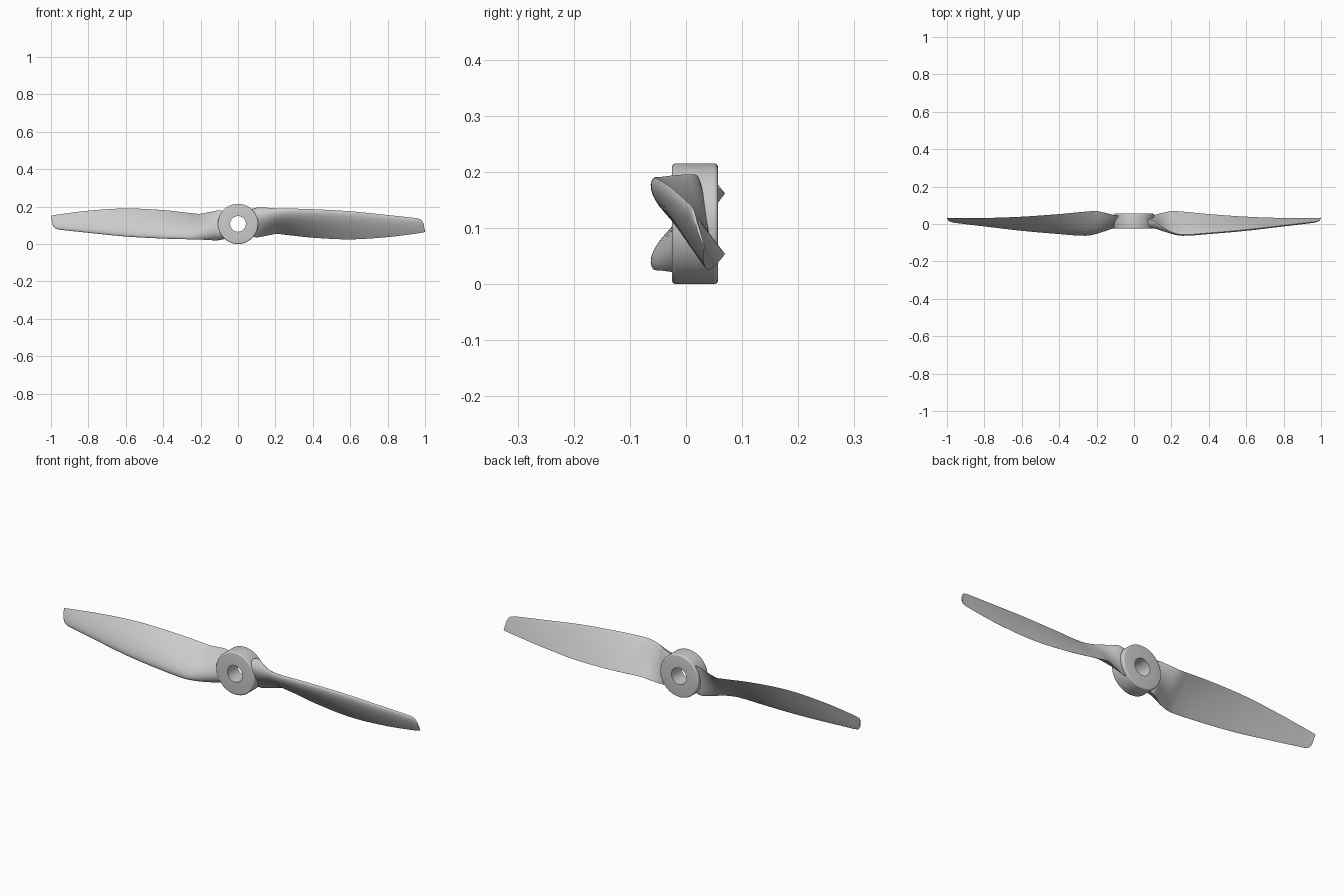
import bpy, bmesh
from math import sin, cos, pi, sqrt
from mathutils import Vector

if "Cube" in bpy.data.objects:
    bpy.data.objects.remove(bpy.data.objects["Cube"])

ZC = 0.1075  # shaft height


def make_object(name, rings, close_rows, angle=0.6):
    """Skin a list of closed point rings; close_rows joins last ring to first."""
    bm = bmesh.new()
    rows = [[bm.verts.new(p) for p in r] for r in rings]
    n = len(rows[0])
    pairs = list(zip(rows, rows[1:]))
    if close_rows:
        pairs.append((rows[-1], rows[0]))
    for a, b in pairs:
        for i in range(n):
            j = (i + 1) % n
            bm.faces.new((a[i], a[j], b[j], b[i]))
    if not close_rows:
        bm.faces.new(rows[0])
        bm.faces.new(rows[-1])
    bmesh.ops.recalc_face_normals(bm, faces=bm.faces)
    me = bpy.data.meshes.new(name)
    bm.to_mesh(me)
    bm.free()
    ob = bpy.data.objects.new(name, me)
    bpy.context.collection.objects.link(ob)
    bpy.ops.object.select_all(action='DESELECT')
    ob.select_set(True)
    bpy.context.view_layer.objects.active = ob
    bpy.ops.object.shade_smooth_by_angle(angle=angle)
    return ob


# Hub: lathed (radius, y) profile with rounded outer rims and a shaft bore
y0, y1, R, b = -0.025, 0.057, 0.1075, 0.007
profile = [(0.042, y0)]
profile += [(R - b + b * sin(a), y0 + b - b * cos(a)) for a in (0, pi/8, pi/4, 3*pi/8, pi/2)]
profile += [(R - b + b * cos(a), y1 - b + b * sin(a)) for a in (0, pi/8, pi/4, 3*pi/8, pi/2)]
profile += [(0.042, y1)]
N = 96
hub_rings = [[(r * cos(2*pi*i/N), y, ZC + r * sin(2*pi*i/N)) for r, y in profile]
             for i in range(N)]
make_object("hub", hub_rings, True)

# Blade stations: leading edge xyz, trailing edge xyz, thickness
stations = [
    (0.065, 0.022, 0.186, 0.065, 0.042, 0.040, 0.058),
    (0.105, 0.016, 0.195, 0.105, 0.048, 0.036, 0.054),
    (0.155, -0.018, 0.194, 0.155, 0.060, 0.045, 0.045),
    (0.205, -0.045, 0.191, 0.205, 0.069, 0.054, 0.036),
    (0.260, -0.057, 0.190, 0.260, 0.066, 0.049, 0.030),
    (0.400, -0.048, 0.186, 0.400, 0.053, 0.034, 0.025),
    (0.600, -0.030, 0.175, 0.600, 0.039, 0.025, 0.020),
    (0.800, -0.007, 0.155, 0.800, 0.032, 0.037, 0.015),
    (0.930, 0.008, 0.141, 0.940, 0.031, 0.054, 0.011),
    (0.965, 0.012, 0.136, 0.980, 0.032, 0.060, 0.009),
    (0.982, 0.016, 0.127, 0.995, 0.033, 0.063, 0.007),
    (0.992, 0.020, 0.110, 1.000, 0.034, 0.065, 0.005),
]


def catmull(p0, p1, p2, p3, t):
    """Non-uniform cubic through p1, p2, parametrised by leading edge x."""
    h = p2[0] - p1[0]
    out = []
    for a, b_, c, d in zip(p0, p1, p2, p3):
        m1 = (c - a) / (p2[0] - p0[0]) * h
        m2 = (d - b_) / (p3[0] - p1[0]) * h
        t2, t3 = t*t, t*t*t
        out.append((2*t3 - 3*t2 + 1)*b_ + (t3 - 2*t2 + t)*m1
                   + (3*t2 - 2*t3)*c + (t3 - t2)*m2)
    return out


def airfoil(s, m=18):
    """Closed section: convex front face, nearly flat back face."""
    le, te, th = Vector(s[0:3]), Vector(s[3:6]), s[6]
    chord = te - le
    nrm = Vector((0, chord.z, -chord.y)).normalized()

    def pt(t, k):
        d = 10 * (0.2969*sqrt(t) - 0.126*t - 0.3516*t**2 + 0.2843*t**3 - 0.1015*t**4)
        return le + chord * t + nrm * (k * th * d)
    ts = [(1 - cos(pi * i / m)) / 2 for i in range(m + 1)]
    return [pt(t, 0.9) for t in ts] + [pt(t, -0.1) for t in reversed(ts[1:])]


sections = []
for i in range(len(stations) - 1):
    p = [stations[min(max(i + k, 0), len(stations) - 1)] for k in (-1, 0, 1, 2)]
    steps = 6
    sections += [airfoil(catmull(*p, j / steps)) for j in range(steps)]
sections.append(airfoil(stations[-1]))

# Two blades, the second turned half a revolution about the shaft
make_object("right_blade", sections, False)
turned = [[(-v.x, v.y, 2 * ZC - v.z) for v in r] for r in sections]
make_object("left_blade", turned, False)
